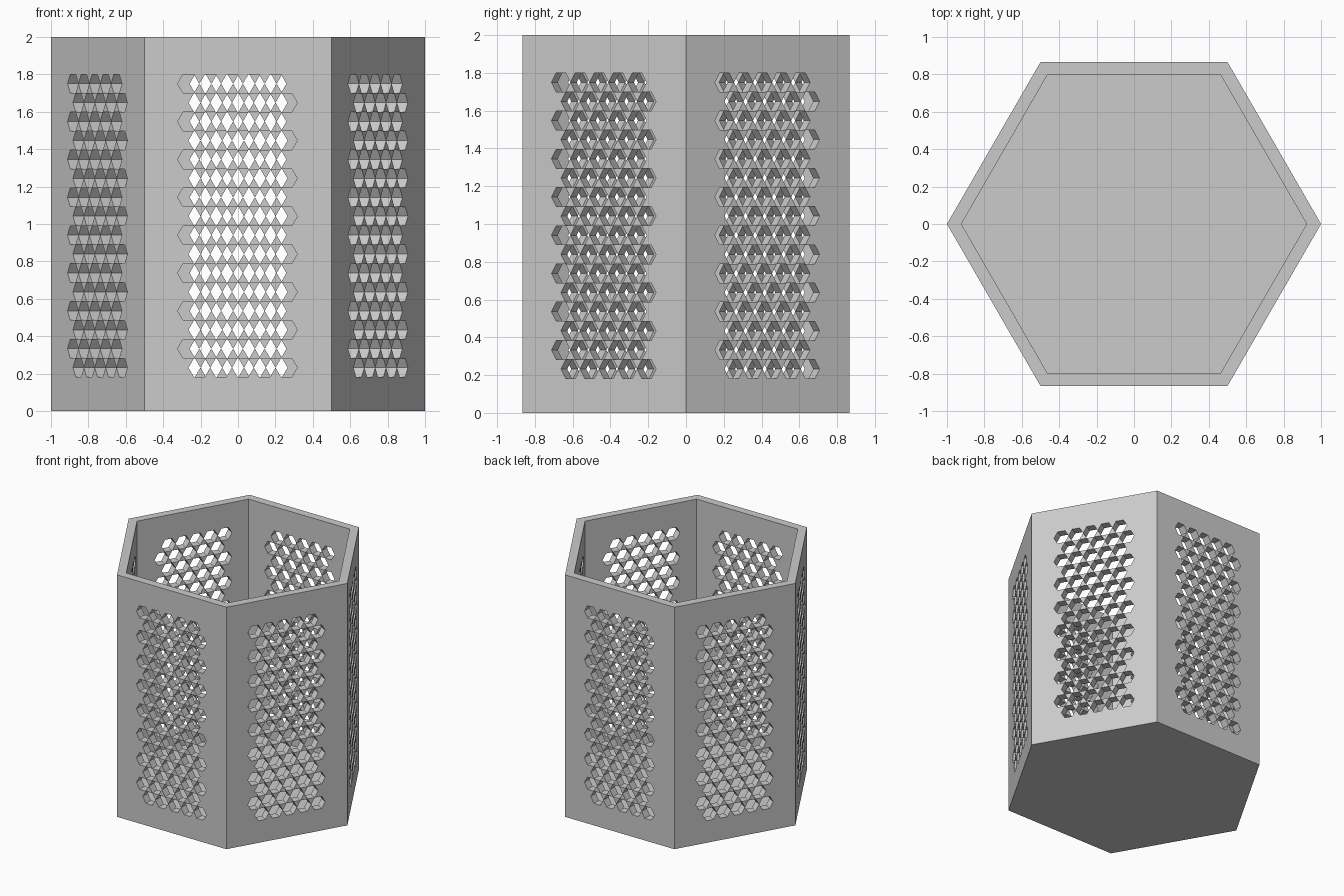
import bpy, bmesh, math
from mathutils import Vector

if "Cube" in bpy.data.objects:
    bpy.data.objects.remove(bpy.data.objects["Cube"])

OUTER, INNER, HEIGHT, FLOOR = 1.0, 0.923, 2.0, 0.07   # hexagonal cup
HOLE_R, COL, ROW = 0.0579, 0.1164, 0.1012             # honeycomb holes
ROWS, COLS, TOP_ROW_Z = 16, 5, 1.75


def make_object(name, bm):
    bmesh.ops.recalc_face_normals(bm, faces=bm.faces)
    mesh = bpy.data.meshes.new(name)
    bm.to_mesh(mesh)
    bm.free()
    obj = bpy.data.objects.new(name, mesh)
    bpy.context.collection.objects.link(obj)
    return obj


def loft(bm, rings):
    """Join rings of points with quads and cap both ends."""
    rings = [[bm.verts.new(p) for p in ring] for ring in rings]
    n = len(rings[0])
    for a, b in zip(rings, rings[1:]):
        for i in range(n):
            j = (i + 1) % n
            bm.faces.new((a[i], a[j], b[j], b[i]))
    bm.faces.new(rings[0])
    bm.faces.new(rings[-1])


def hexagon(radius):
    return [(radius * math.cos(math.radians(60 * i)),
             radius * math.sin(math.radians(60 * i))) for i in range(6)]


# Open hexagonal cup with a closed floor
bm = bmesh.new()
loft(bm, [[(x, y, z) for x, y in hexagon(r)]
          for r, z in ((OUTER, 0), (OUTER, HEIGHT), (INNER, HEIGHT), (INNER, FLOOR))])
cup = make_object("hexagonal_cup", bm)
grey = bpy.data.materials.new("light grey")
grey.diffuse_color = (0.6, 0.6, 0.6, 1)
grey.use_nodes = True
grey.node_tree.nodes["Principled BSDF"].inputs["Base Color"].default_value = grey.diffuse_color
cup.data.materials.append(grey)

# Hexagonal prisms through each wall, alternate rows staggered
bm = bmesh.new()
for side in range(6):
    a = math.radians(60 * side - 90)
    normal = Vector((math.cos(a), math.sin(a), 0))
    across = Vector((-math.sin(a), math.cos(a), 0))
    for row in range(ROWS):
        shift = COL * (0.25 if row % 2 else -0.25) - 0.003
        z = TOP_ROW_Z - row * ROW
        for col in range(COLS):
            u = (col - (COLS - 1) / 2) * COL + shift
            loft(bm, [[normal * depth + across * (u + hx) + Vector((0, 0, z + hz))
                       for hx, hz in hexagon(HOLE_R)] for depth in (0.75, 0.92)])
cutter = make_object("hole_cutter", bm)
cutter.hide_render = True

# Cut the holes
mod = cup.modifiers.new("holes", 'BOOLEAN')
mod.operation = 'DIFFERENCE'
mod.solver = 'EXACT'
mod.object = cutter
bpy.context.view_layer.objects.active = cup
cup.select_set(True)
bpy.ops.object.modifier_apply(modifier=mod.name)
bpy.data.objects.remove(cutter)
